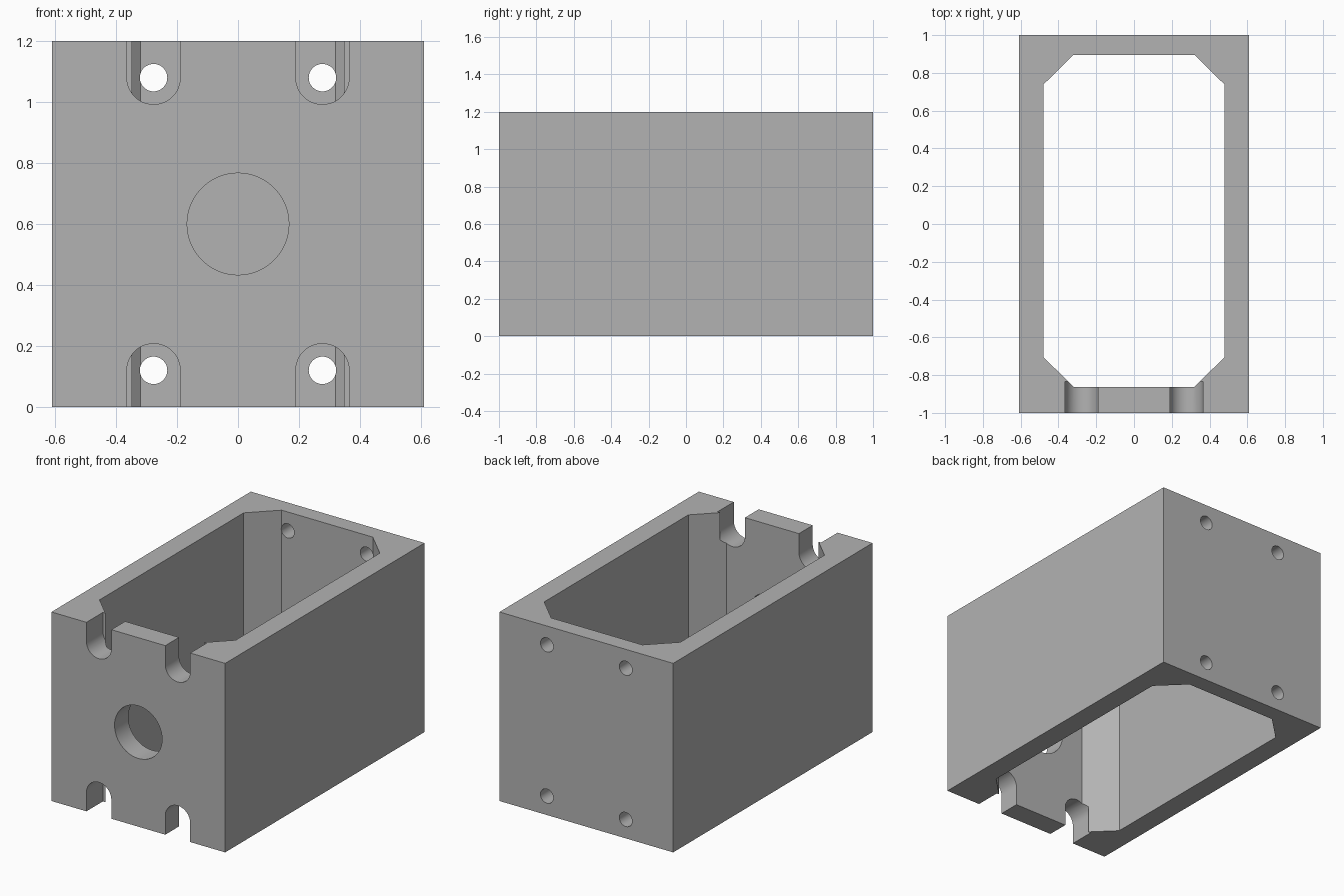
import bpy
import math
from mathutils import Vector

old = bpy.data.objects.get("Cube")
if old:
    bpy.data.objects.remove(old, do_unlink=True)

HALF_W, HALF_L, HEIGHT = 0.61, 1.0, 1.2
HOLE_X, HOLE_Z = 0.277, 0.12
SLOT_R, BOLT_R, PORT_R = 0.0875, 0.045, 0.167

metal = bpy.data.materials.new("plain_grey")
metal.use_nodes = True
grey = (0.45, 0.45, 0.45, 1)
metal.diffuse_color = grey
metal.node_tree.nodes["Principled BSDF"].inputs["Base Color"].default_value = grey


def prism(name, profile, offset):
    """Extrude a closed loop of 3D points along an offset."""
    n = len(profile)
    lower = [Vector(p) for p in profile]
    verts = lower + [p + Vector(offset) for p in lower]
    faces = [tuple(range(n))[::-1], tuple(range(n, 2 * n))]
    faces += [(i, (i + 1) % n, (i + 1) % n + n, i + n) for i in range(n)]
    mesh = bpy.data.meshes.new(name)
    mesh.from_pydata(verts, [], faces)
    mesh.materials.append(metal)
    obj = bpy.data.objects.new(name, mesh)
    bpy.context.collection.objects.link(obj)
    bpy.context.view_layer.objects.active = obj
    obj.select_set(True)
    bpy.ops.object.mode_set(mode='EDIT')
    bpy.ops.mesh.select_all(action='SELECT')
    bpy.ops.mesh.normals_make_consistent(inside=False)
    bpy.ops.object.mode_set(mode='OBJECT')
    obj.select_set(False)
    return obj


def arc(x, z, r, y, start, end, steps):
    angles = [start + (end - start) * i / steps for i in range(steps + 1)]
    return [(x + r * math.cos(a), y, z + r * math.sin(a)) for a in angles]


def bore(x, z, r, y0, y1):
    circle = arc(x, z, r, y0, 0, math.tau, 48)[:-1]
    return prism("bore_cutter", circle, (0, y1 - y0, 0))


# Housing block
corners = [(-HALF_W, -HALF_L, 0), (HALF_W, -HALF_L, 0),
           (HALF_W, HALF_L, 0), (-HALF_W, HALF_L, 0)]
housing = prism("housing", corners, (0, 0, HEIGHT))

# Chamfered cavity, open at top and bottom
right_side = [(0.32, -0.862), (0.478, -0.706), (0.478, 0.74), (0.32, 0.895)]
outline = right_side + [(-x, y) for x, y in reversed(right_side)]
cutters = [prism("cavity_cutter", [(x, y, -0.2) for x, y in outline], (0, 0, HEIGHT + 0.4))]

# Round port in the front wall
cutters.append(bore(0, HEIGHT / 2, PORT_R, -1.2, -0.6))

# Front access slots and matching bolt holes in the back wall
for x in (-HOLE_X, HOLE_X):
    for z, end_z, turn in ((HOLE_Z, -0.2, 1), (HEIGHT - HOLE_Z, HEIGHT + 0.2, -1)):
        slot = arc(x, z, SLOT_R, -1.2, 0, turn * math.pi, 24)
        slot += [(x - SLOT_R, -1.2, end_z), (x + SLOT_R, -1.2, end_z)]
        cutters.append(prism("slot_cutter", slot, (0, 0.365, 0)))
        cutters.append(bore(x, z, BOLT_R, 0.6, 1.2))

# Carve the housing, then discard the cutters
bpy.context.view_layer.objects.active = housing
housing.select_set(True)
for cutter in cutters:
    mod = housing.modifiers.new("cut", 'BOOLEAN')
    mod.operation = 'DIFFERENCE'
    mod.solver = 'EXACT'
    mod.object = cutter
    bpy.ops.object.modifier_apply(modifier=mod.name)
    bpy.data.objects.remove(cutter, do_unlink=True)

bpy.ops.object.shade_smooth_by_angle(angle=math.radians(30))
